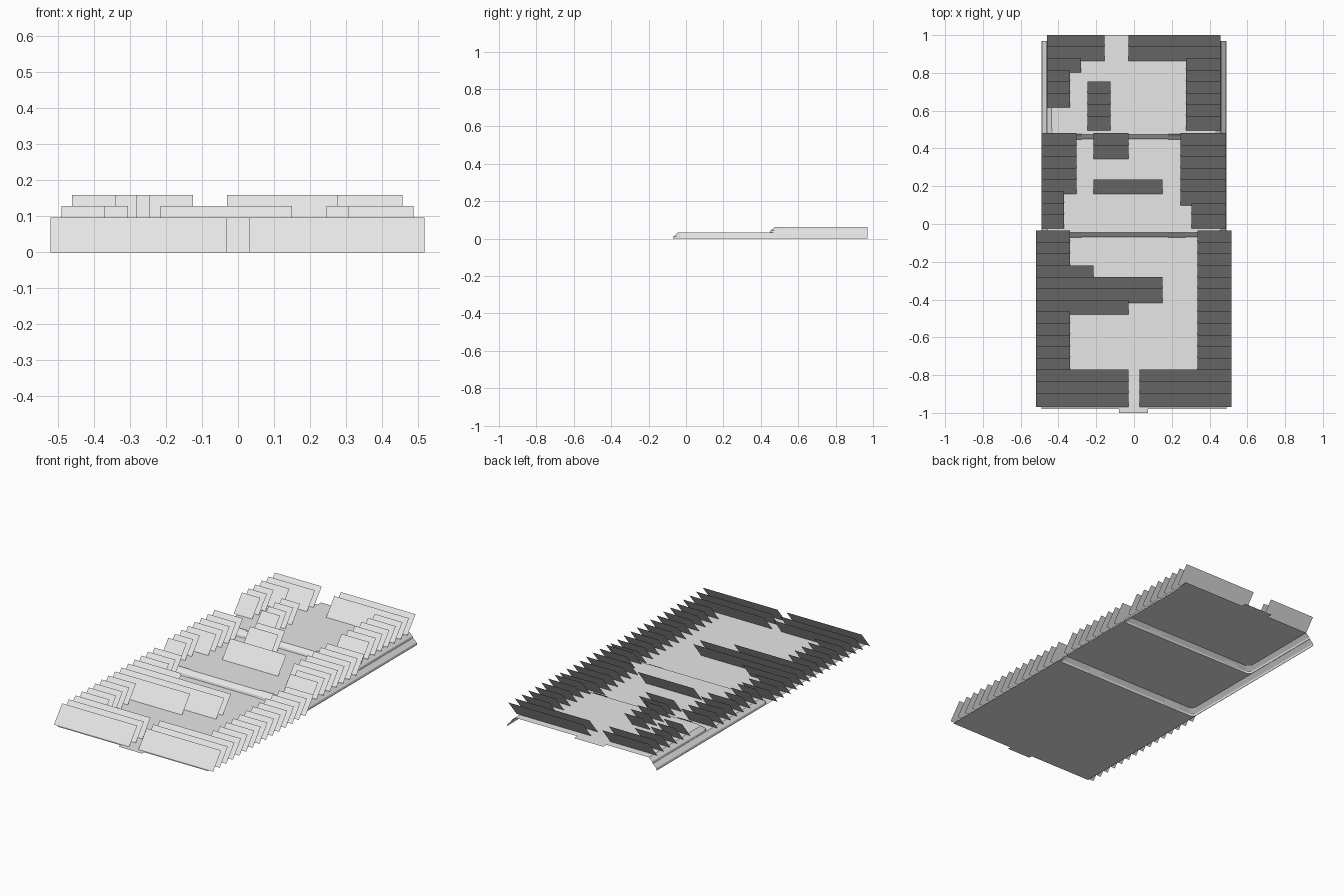
import bpy, bmesh, math

if "Cube" in bpy.data.objects:
    bpy.data.objects.remove(bpy.data.objects["Cube"])

grey = bpy.data.materials.new("light_grey")
grey.use_nodes = True
colour = (0.8, 0.8, 0.8, 1)
grey.diffuse_color = colour
grey.node_tree.nodes["Principled BSDF"].inputs["Base Color"].default_value = colour

PITCH, DEPTH, HEIGHT = 0.0614, 0.076, 0.096
LEVELS = (0, 0.033, 0.063)
BACK = 0.97


def make(name, faces):
    """Build one object from a list of point loops."""
    bm = bmesh.new()
    for loop in faces:
        bm.faces.new([bm.verts.new(p) for p in loop])
    bmesh.ops.remove_doubles(bm, verts=bm.verts, dist=0.0001)
    mesh = bpy.data.meshes.new(name)
    bm.to_mesh(mesh)
    bm.free()
    mesh.materials.append(grey)
    ob = bpy.data.objects.new(name, mesh)
    bpy.context.collection.objects.link(ob)
    return ob


def u_path(half, front, z, r=0.03, steps=4):
    """U-shaped outline, open at the back, with rounded front corners."""
    side = []
    for i in range(steps + 1):
        a = math.pi / 2 * i / steps
        side.append((half - r + r * math.cos(a), front + r - r * math.sin(a), z))
    right = [(half, BACK, z)] + side
    return right + [(-x, y, z) for x, y, z in reversed(right)]


def skirt(name, rings):
    """Sloping wall between successive U outlines."""
    faces = []
    for lo, hi in zip(rings, rings[1:]):
        for i in range(len(lo) - 1):
            faces.append([lo[i + 1], lo[i], hi[i], hi[i + 1]])
    return make(name, faces)


def tier(half, front, z0, z1):
    return [u_path(half - inset, front + inset, z0 + (z1 - z0) * t)
            for inset, t in ((0, 0), (0.003, 0.35), (0.025, 1))]


# Stepped deck: each level is a flat sheet cut out around the next one
middle = tier(0.488, -0.07, LEVELS[0], LEVELS[1])
upper = tier(0.461, 0.45, LEVELS[1], LEVELS[2])
skirt("middle_skirt", middle)
skirt("upper_skirt", upper)
edge = [(0.49, BACK), (0.49, -0.98), (0.075, -0.98), (0.075, -1),
        (-0.08, -1), (-0.08, -0.98), (-0.49, -0.98), (-0.49, BACK)]
make("lower_deck", [[(x, y, 0) for x, y in reversed(edge)] + middle[0]])
make("middle_deck", [middle[-1][::-1] + upper[0]])
z = LEVELS[2]
make("upper_deck", [upper[-1][::-1] + [(0.03, BACK, z), (0.03, 1, z),
                                       (-0.16, 1, z), (-0.16, BACK, z)][::-1][::-1]])

# Small ramp plates on each step
for name, front, z in (("lower", -0.072, LEVELS[0]), ("upper", 0.448, LEVELS[1])):
    make(name + "_step_plates",
         [[(a, front, z), (b, front, z), (b, front + 0.028, z + 0.036), (a, front + 0.028, z + 0.036)]
          for a, b in ((-0.37, -0.275), (0.18, 0.275))])


# Rows of tilted panels: (first row, last row, left edge, right edge)
def panels(name, y0, z, runs):
    faces = []
    for first, last, a, b in runs:
        for row in range(first, last + 1):
            y = y0 + row * PITCH
            faces.append([(a, y, z), (b, y, z),
                          (b, y + DEPTH, z + HEIGHT), (a, y + DEPTH, z + HEIGHT)])
    make(name, faces)


panels("lower_panels", -0.97, LEVELS[0], [
    (0, 2, -0.52, -0.03), (3, 7, -0.52, -0.34), (8, 8, -0.52, -0.03),
    (9, 10, -0.52, 0.15), (11, 11, -0.52, -0.215), (12, 14, -0.52, -0.34),
    (0, 2, 0.03, 0.517), (3, 14, 0.335, 0.517)])
panels("middle_panels", -0.025, LEVELS[1], [
    (0, 2, -0.49, -0.37), (3, 7, -0.49, -0.305), (3, 3, -0.215, 0.15),
    (6, 7, -0.215, -0.03), (0, 1, 0.305, 0.487), (2, 7, 0.245, 0.487)])
panels("upper_panels", 0.495, LEVELS[2], [
    (2, 4, -0.46, -0.34), (5, 5, -0.46, -0.28), (6, 7, -0.46, -0.155),
    (0, 3, -0.245, -0.125), (0, 5, 0.275, 0.457), (6, 7, -0.03, 0.457)])
